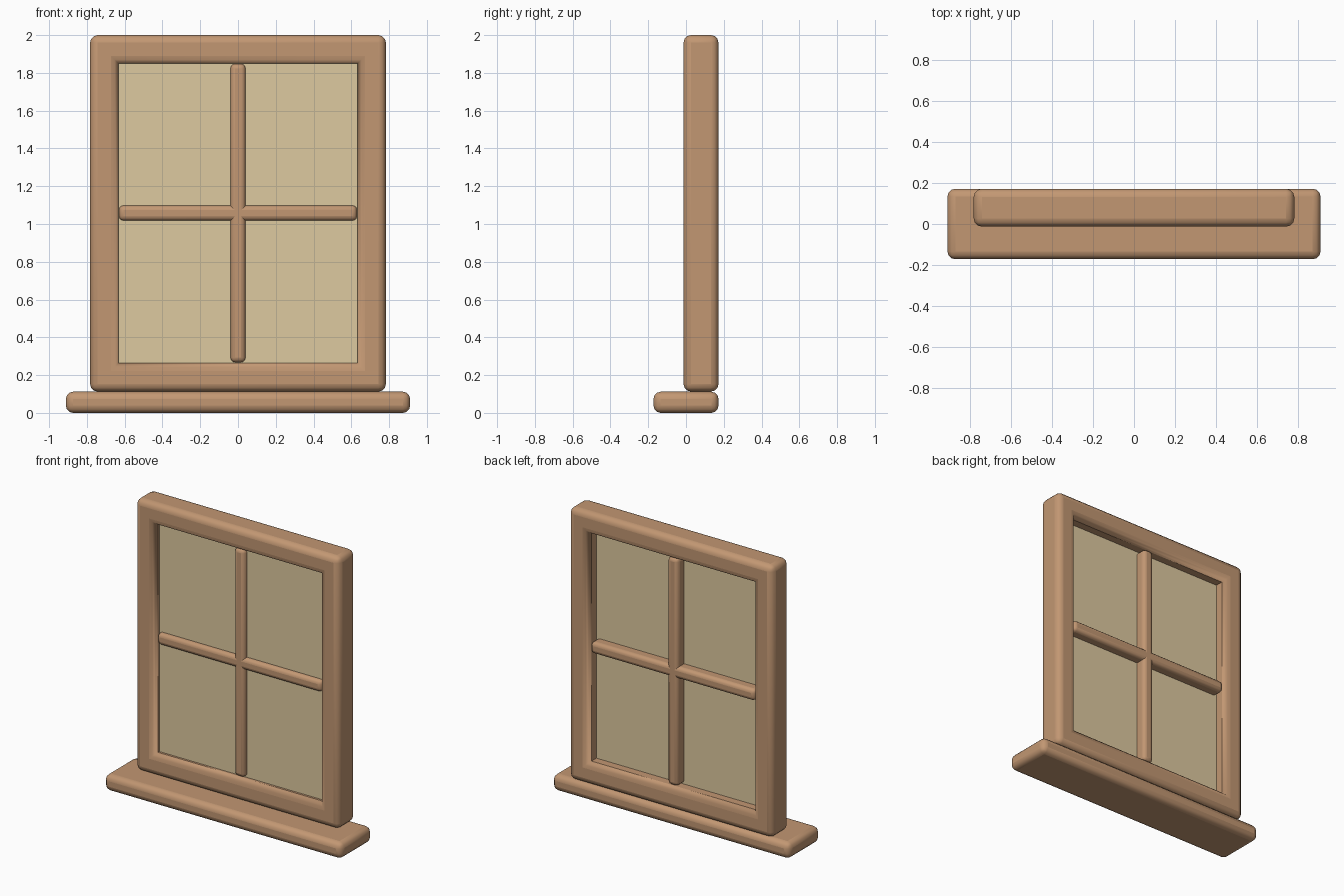
import bpy, bmesh
from math import radians

if "Cube" in bpy.data.objects:
    bpy.data.objects.remove(bpy.data.objects["Cube"])


def material(name, rgb):
    m = bpy.data.materials.new(name)
    m.diffuse_color = (*rgb, 1)
    m.use_nodes = True
    m.node_tree.nodes["Principled BSDF"].inputs["Base Color"].default_value = m.diffuse_color
    return m


wood = material("wood", (0.54, 0.31, 0.17))
glazing = material("glazing", (0.73, 0.59, 0.35))


def finish(ob, mat, bevel=0.0, segments=3):
    ob.data.materials.append(mat)
    if bevel:
        mod = ob.modifiers.new("rounded_edges", 'BEVEL')
        mod.width, mod.segments = bevel, segments
        mod.limit_method = 'WEIGHT'
    bpy.context.view_layer.objects.active = ob
    ob.select_set(True)
    bpy.ops.object.shade_smooth_by_angle(angle=radians(35))
    ob.select_set(False)


def new_object(name, bm):
    # Weight only convex edges, so inner frame corners stay mitred
    bmesh.ops.recalc_face_normals(bm, faces=bm.faces)
    layer = bm.edges.layers.float.new("bevel_weight_edge")
    for e in bm.edges:
        if e.calc_face_angle_signed() > radians(30):
            e[layer] = 1.0
    me = bpy.data.meshes.new(name)
    bm.to_mesh(me)
    bm.free()
    ob = bpy.data.objects.new(name, me)
    bpy.context.collection.objects.link(ob)
    return ob


def box(name, lo, hi, mat, bevel=0.0):
    bm = bmesh.new()
    bmesh.ops.create_cube(bm, size=1)
    for v in bm.verts:
        v.co = [(a + b) / 2 + c * (b - a) for a, b, c in zip(lo, hi, v.co)]
    finish(new_object(name, bm), mat, bevel)


def ring(name, half, z0, z1, width, y0, y1, mat, bevel):
    # Rectangular frame: mitred front face extruded to the back
    bm = bmesh.new()

    def loop(h, a, b):
        return [bm.verts.new((x, y0, z)) for x, z in ((-h, a), (h, a), (h, b), (-h, b))]
    outer = loop(half, z0, z1)
    inner = loop(half - width, z0 + width, z1 - width)
    faces = [bm.faces.new((outer[i], outer[(i + 1) % 4], inner[(i + 1) % 4], inner[i]))
             for i in range(4)]
    ext = bmesh.ops.extrude_face_region(bm, geom=faces, use_keep_orig=True)
    bmesh.ops.translate(bm, vec=(0, y1 - y0, 0),
                        verts=[g for g in ext["geom"] if isinstance(g, bmesh.types.BMVert)])
    finish(new_object(name, bm), mat, bevel)


# Sill
box("sill", (-0.911, -0.172, 0), (0.911, 0.172, 0.112), wood, 0.038)

# Outer frame
ring("window_frame", 0.783, 0.113, 2.0, 0.15, -0.013, 0.172, wood, 0.04)

# Glazing bars
box("vertical_bar", (-0.04, 0.01, 0.268), (0.04, 0.15, 1.848), wood, 0.025)
box("horizontal_bar", (-0.63, 0.01, 1.018), (0.63, 0.15, 1.098), wood, 0.025)

# Pane
box("pane", (-0.635, 0.042, 0.26), (0.635, 0.078, 1.855), glazing)
